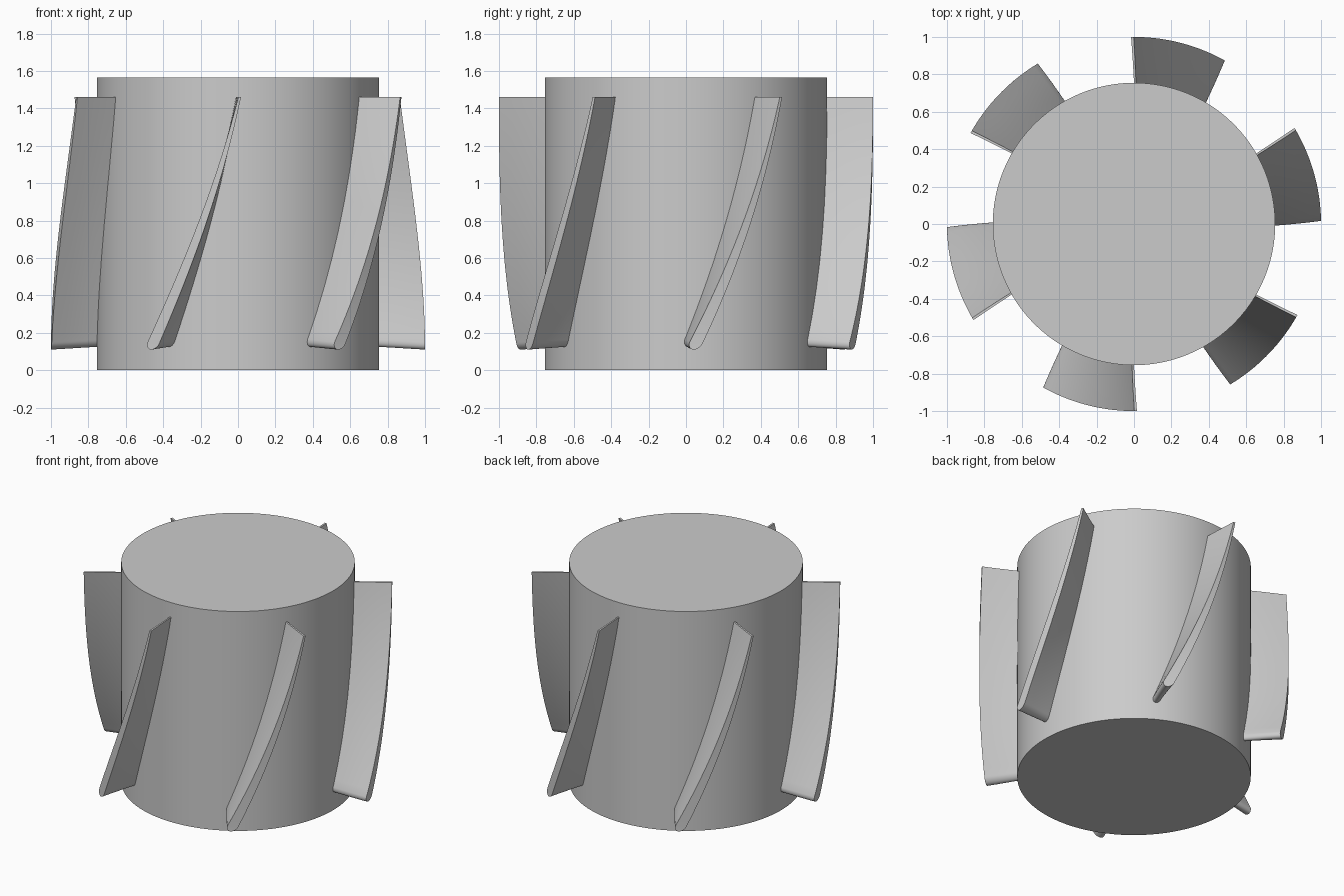
import bpy, bmesh
from math import sin, cos, radians, pi

HUB_R, HUB_H = 0.755, 1.565
ROOT_R, TIP_R = 0.73, 1.0
BLADES = 6
Z_LOW, Z_TOP, NOSE = 0.15, 1.46, 0.04

if "Cube" in bpy.data.objects:
    bpy.data.objects.remove(bpy.data.objects["Cube"], do_unlink=True)

metal = bpy.data.materials.new("plain_grey")
metal.use_nodes = True
grey = (0.6, 0.6, 0.6, 1)
metal.diffuse_color = grey
metal.node_tree.nodes["Principled BSDF"].inputs["Base Color"].default_value = grey


def smooth(obj, angle):
    bpy.ops.object.select_all(action='DESELECT')
    obj.select_set(True)
    bpy.context.view_layer.objects.active = obj
    bpy.ops.object.shade_smooth_by_angle(angle=radians(angle))


# Hub: plain drum
bpy.ops.mesh.primitive_cylinder_add(vertices=96, radius=HUB_R, depth=HUB_H,
                                    location=(0, 0, HUB_H / 2))
hub = bpy.context.object
hub.name = "hub"
hub.data.materials.append(metal)
smooth(hub, 30)


def blade_rows():
    """Camber angle, half thickness (degrees) and height, nose to trailing edge."""
    rows = []
    for i in range(9):                     # rounded nose
        a = pi / 2 * (1 - i / 8)
        rows.append((3.2 - 0.8 * sin(a), 2.1 * cos(a), Z_LOW - NOSE * sin(a), 0))
    for i in range(1, 29):                 # curved, tapering body
        t = i / 28
        camber = 3.2 + 27.3 * t + 10 * t * (1 - t)
        rows.append((camber, 2.1 - 1.7 * t, Z_LOW + (Z_TOP - Z_LOW) * t, t))
    return rows


def build_blade(index):
    bm = bmesh.new()
    radii = [ROOT_R + (TIP_R - ROOT_R) * k / 4 for k in range(5)]
    grid = []
    for camber, half, z, t in blade_rows():
        row = []
        for r in radii:
            inward = (TIP_R - r) / (TIP_R - HUB_R)
            shift = -inward * (1.6 - 0.7 * t)
            lift = 0.015 * inward * (1 - t)
            pair = []
            for side in (-1, 1):
                a = radians(index * 360 / BLADES + camber + shift + side * half)
                pair.append(bm.verts.new((r * cos(a), r * sin(a), z + lift)))
            row.append(pair)
        grid.append(row)
    for low, high in zip(grid, grid[1:]):
        for k in range(4):                 # two broad sides
            for s in (0, 1):
                bm.faces.new((low[k][s], low[k + 1][s], high[k + 1][s], high[k][s]))
        for k in (0, 4):                   # root and tip
            bm.faces.new((low[k][0], low[k][1], high[k][1], high[k][0]))
    for k in range(4):                     # flat top edge
        a, b = grid[-1][k], grid[-1][k + 1]
        bm.faces.new((a[0], a[1], b[1], b[0]))
    bmesh.ops.remove_doubles(bm, verts=bm.verts, dist=0.0002)
    bmesh.ops.recalc_face_normals(bm, faces=bm.faces)
    mesh = bpy.data.meshes.new("blade")
    bm.to_mesh(mesh)
    bm.free()
    mesh.materials.append(metal)
    obj = bpy.data.objects.new(f"blade_{index + 1}", mesh)
    bpy.context.collection.objects.link(obj)
    smooth(obj, 40)


# Ring of identical twisted blades
for n in range(BLADES):
    build_blade(n)
